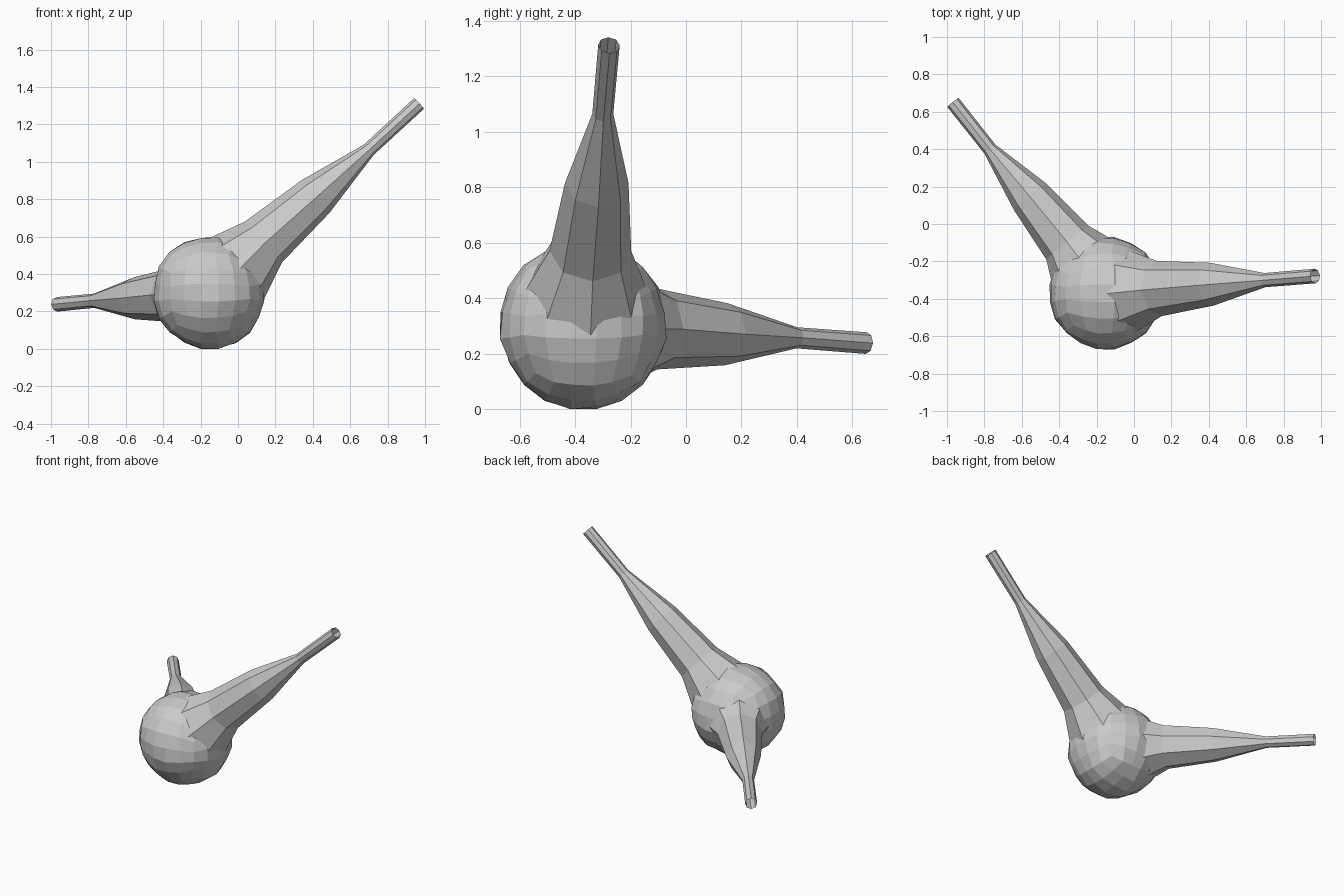
import bpy, bmesh, math, random
from mathutils import Vector

if "Cube" in bpy.data.objects:
    bpy.data.objects.remove(bpy.data.objects["Cube"])

random.seed(4)
SIDES = 8


def finish(bm, name):
    bmesh.ops.recalc_face_normals(bm, faces=bm.faces)
    me = bpy.data.meshes.new(name)
    bm.to_mesh(me)
    bm.free()
    ob = bpy.data.objects.new(name, me)
    bpy.context.collection.objects.link(ob)
    return ob


def tapered_arm(name, stations):
    """Open eight-sided tube through (centre, radius) stations."""
    bm = bmesh.new()
    pts = [Vector(c) for c, r in stations]
    rings = []
    for i, (c, r) in enumerate(stations):
        t = (pts[min(i + 1, len(pts) - 1)] - pts[max(i - 1, 0)]).normalized()
        u = t.cross(Vector((0, 0, 1))).normalized()
        v = u.cross(t)
        rings.append([bm.verts.new(pts[i] + r * (math.cos(a) * u + math.sin(a) * v))
                      for a in (2 * math.pi * k / SIDES for k in range(SIDES))])
    for a, b in zip(rings, rings[1:]):
        for k in range(SIDES):
            n = (k + 1) % SIDES
            bm.faces.new((a[k], a[n], b[n], b[k]))
    return finish(bm, name)


# Faceted, slightly lumpy ball made from a rounded grid cube
bm = bmesh.new()
bmesh.ops.create_cube(bm, size=2)
bmesh.ops.subdivide_edges(bm, edges=bm.edges[:], cuts=4, use_grid_fill=True)
centre = Vector((-0.152, -0.37, 0.303))
for v in bm.verts:
    # even out the cube-to-sphere spacing
    p = Vector([math.tan(c * math.pi / 4) for c in v.co]).normalized()
    v.co = centre + p * (0.305 + random.uniform(-0.008, 0.004))
low = min(v.co.z for v in bm.verts)
bmesh.ops.translate(bm, verts=bm.verts[:], vec=(0, 0, -low))
finish(bm, "ball_body")

# Rising arm, flared where it leaves the ball
tapered_arm("rising_arm", [
    ((-0.02, -0.36, 0.42), 0.225),
    ((0.135, -0.345, 0.57), 0.148),
    ((0.415, -0.322, 0.815), 0.115),
    ((0.70, -0.30, 1.065), 0.038),
    ((0.968, -0.278, 1.312), 0.039),
])

# Level arm reaching back and to the left
tapered_arm("level_arm", [
    ((-0.25, -0.24, 0.29), 0.22),
    ((-0.355, -0.10, 0.288), 0.145),
    ((-0.555, 0.145, 0.27), 0.112),
    ((-0.77, 0.40, 0.257), 0.038),
    ((-0.968, 0.65, 0.238), 0.039),
])
